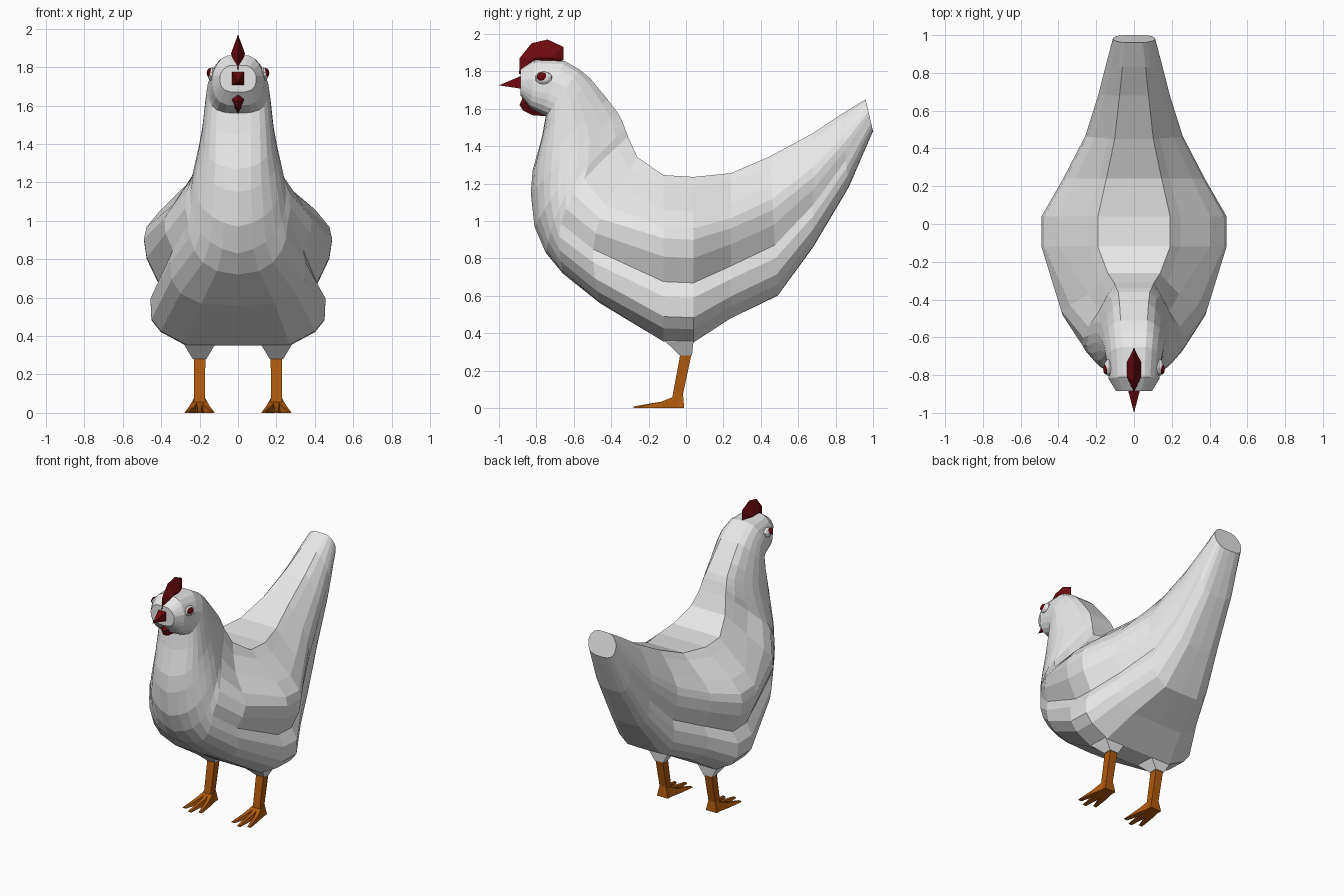
import bpy, bmesh, math
from mathutils import Vector

if "Cube" in bpy.data.objects:
    bpy.data.objects.remove(bpy.data.objects["Cube"])


def material(name, rgb):
    m = bpy.data.materials.new(name)
    m.diffuse_color = (*rgb, 1)
    m.use_nodes = True
    m.node_tree.nodes["Principled BSDF"].inputs["Base Color"].default_value = m.diffuse_color
    return m


WHITE = material("white_feathers", (0.8, 0.8, 0.8))
RED = material("dark_red", (0.16, 0.003, 0.005))
ORANGE = material("orange_skin", (0.43, 0.1, 0.004))


def make(name, verts, faces, mat):
    bm = bmesh.new()
    vs = [bm.verts.new(v) for v in verts]
    for f in faces:
        bm.faces.new([vs[i] for i in f])
    bmesh.ops.recalc_face_normals(bm, faces=bm.faces[:])
    me = bpy.data.meshes.new(name)
    bm.to_mesh(me)
    bm.free()
    me.materials.append(mat)
    ob = bpy.data.objects.new(name, me)
    bpy.context.collection.objects.link(ob)
    return ob


def loft(name, rings, mat):
    """Skin a list of equal-length rings and cap both ends."""
    n = len(rings[0])
    faces = [(i * n + j, i * n + (j + 1) % n, (i + 1) * n + (j + 1) % n, (i + 1) * n + j)
             for i in range(len(rings) - 1) for j in range(n)]
    last = (len(rings) - 1) * n
    faces += [tuple(range(n)), tuple(range(last, last + n))]
    return make(name, [p for r in rings for p in r], faces, mat)


def rect(x, y, z, hx, hy):
    return [(x - hx, y - hy, z), (x + hx, y - hy, z), (x + hx, y + hy, z), (x - hx, y + hy, z)]


# Half cross-sections: (width fraction, position from back line to belly line)
ROUND = [(0, 0), (.42, 0), (.64, .06), (.82, .17), (.93, .29), (1, .4), (1, .5),
         (.99, .62), (.95, .73), (.86, .84), (.7, .93), (.42, .985), (0, 1)]
WING = [(0, 0), (.39, 0), (.5, .06), (.82, .21), (.97, .31), (1, .38), (.97, .49),
        (.84, .64), (.93, .73), (.92, .85), (.82, .92), (.55, 1), (0, 1)]
SHOULDER = [(0, 0), (.36, 0), (.46, .08), (.62, .2), (.88, .33), (1, .42), (.98, .52),
            (.88, .63), (.92, .72), (.9, .83), (.78, .92), (.5, .99), (0, 1)]
BREAST = [(0, 0), (.4, 0), (.56, .07), (.72, .18), (.88, .3), (.97, .42), (1, .53),
          (.98, .64), (.91, .74), (.78, .83), (.58, .91), (.32, .965), (0, 1)]
PROFILES = [ROUND, WING, SHOULDER, BREAST, ROUND]

# Body stations from tail to face:
# back y, back z, belly y, belly z, half width, profile blend, forward bow
STATIONS = [
    (.96, 1.65, 1.00, 1.48, .112, 0, 0),
    (.83, 1.57, .87, 1.18, .148, .3, 0),
    (.68, 1.47, .68, .86, .19, .55, 0),
    (.45, 1.345, .49, .60, .258, .8, 0),
    (.24, 1.255, .24, .48, .375, 1, 0),
    (.04, 1.235, .04, .35, .49, 1, 0),
    (-.12, 1.245, -.12, .355, .49, 1, 0),
    (-.26, 1.34, -.46, .56, .385, 2, .12),
    (-.31, 1.45, -.66, .72, .275, 2.6, .15),
    (-.325, 1.49, -.75, .83, .25, 3, .09),
    (-.34, 1.53, -.81, .97, .232, 3, .05),
    (-.36, 1.57, -.83, 1.15, .208, 3.1, .02),
    (-.42, 1.65, -.82, 1.27, .188, 3.4, 0),
    (-.51, 1.76, -.77, 1.45, .17, 3.8, 0),
    (-.57, 1.81, -.75, 1.56, .158, 4, 0),
    (-.65, 1.855, -.775, 1.57, .148, 4, 0),
    (-.81, 1.86, -.83, 1.60, .134, 4, 0),
    (-.885, 1.81, -.885, 1.67, .095, 4, 0),
]


def body_ring(ty, tz, by, bz, w, blend, bow):
    i = min(int(blend), len(PROFILES) - 2)
    k = blend - i
    half = []
    for (xa, ta), (xb, tb) in zip(PROFILES[i], PROFILES[i + 1]):
        x, t = xa + (xb - xa) * k, ta + (tb - ta) * k
        y = ty + (by - ty) * t - bow * math.sin(math.pi * t)
        half.append((x * w, y, tz + (bz - tz) * t))
    return half + [(-x, y, z) for x, y, z in half[-2:0:-1]]


loft("body", [body_ring(*s) for s in STATIONS], WHITE)


# Comb and wattle: flat outlines with a raised ridge on both sides
def ridged_plate(name, outline, a, b, thick):
    """Outline in (y, z); a and b are the ridge ends on each side."""
    n = len(outline)
    verts = [(0, y, z) for y, z in outline]
    faces = []
    for s in (1, -1):
        ia = len(verts)
        verts += [(s * thick, *a), (s * thick, *b)]
        near = [ia if math.dist(p, a) <= math.dist(p, b) else ia + 1 for p in outline]
        for i in range(n):
            j = (i + 1) % n
            if near[i] == near[j]:
                faces.append((i, j, near[i]))
            else:
                faces.append((i, j, near[j], near[i]))
    return make(name, verts, faces, RED)


ridged_plate("comb", [(-.892, 1.785), (-.89, 1.87), (-.825, 1.95), (-.74, 1.97),
                      (-.655, 1.93), (-.655, 1.86), (-.74, 1.82)],
             (-.81, 1.87), (-.73, 1.87), .037)
ridged_plate("wattle", [(-.86, 1.69), (-.89, 1.62), (-.87, 1.59), (-.82, 1.565),
                        (-.75, 1.56), (-.78, 1.64)],
             (-.85, 1.635), (-.81, 1.62), .036)

# Beak: four-sided spike
make("beak", [(-.034, -.87, 1.705), (.034, -.87, 1.705), (.034, -.87, 1.78),
              (-.034, -.87, 1.78), (0, -1, 1.725)],
     [(0, 1, 2, 3), (0, 1, 4), (1, 2, 4), (2, 3, 4), (3, 0, 4)], RED)


def ball(name, loc, radii, mat):
    bm = bmesh.new()
    bmesh.ops.create_uvsphere(bm, u_segments=10, v_segments=6, radius=1)
    for v in bm.verts:
        v.co = Vector((v.co.z * radii[0], v.co.x * radii[1], v.co.y * radii[2])) + Vector(loc)
    bmesh.ops.recalc_face_normals(bm, faces=bm.faces[:])
    me = bpy.data.meshes.new(name)
    bm.to_mesh(me)
    bm.free()
    me.materials.append(mat)
    bpy.context.collection.objects.link(bpy.data.objects.new(name, me))


for side, s in (("right", 1), ("left", -1)):
    # Eyes
    ball(side + "_eye", (s * .132, -.76, 1.763), (.027, .048, .036), WHITE)
    ball(side + "_pupil", (s * .147, -.77, 1.77), (.016, .029, .025), RED)

    # Feathered thigh stub, shank and foot
    x = s * .2
    loft(side + "_thigh", [rect(x, -.03, .42, .10, .09), rect(x, -.035, .355, .08, .075),
                           rect(x, 0, .28, .035, .032)], WHITE)
    loft(side + "_shank", [rect(x, 0, .29, .03, .03), rect(x, -.043, .075, .028, .027),
                           rect(x, -.045, 0, .045, .035)], ORANGE)
    # Three spread toes
    for i, (dx, tip) in enumerate(((-.065, -.25), (0, -.28), (.065, -.25))):
        def section(y, cx, h, w):
            return [(x + cx - w, y, 0), (x + cx + w, y, 0),
                    (x + cx + w * .6, y, h), (x + cx - w * .6, y, h)]
        loft(f"{side}_toe_{i + 1}", [section(-.03, dx * .2, .075, .028),
                                     section(-.13, dx * .62, .034, .022),
                                     section(tip, dx, .008, .014)], ORANGE)
